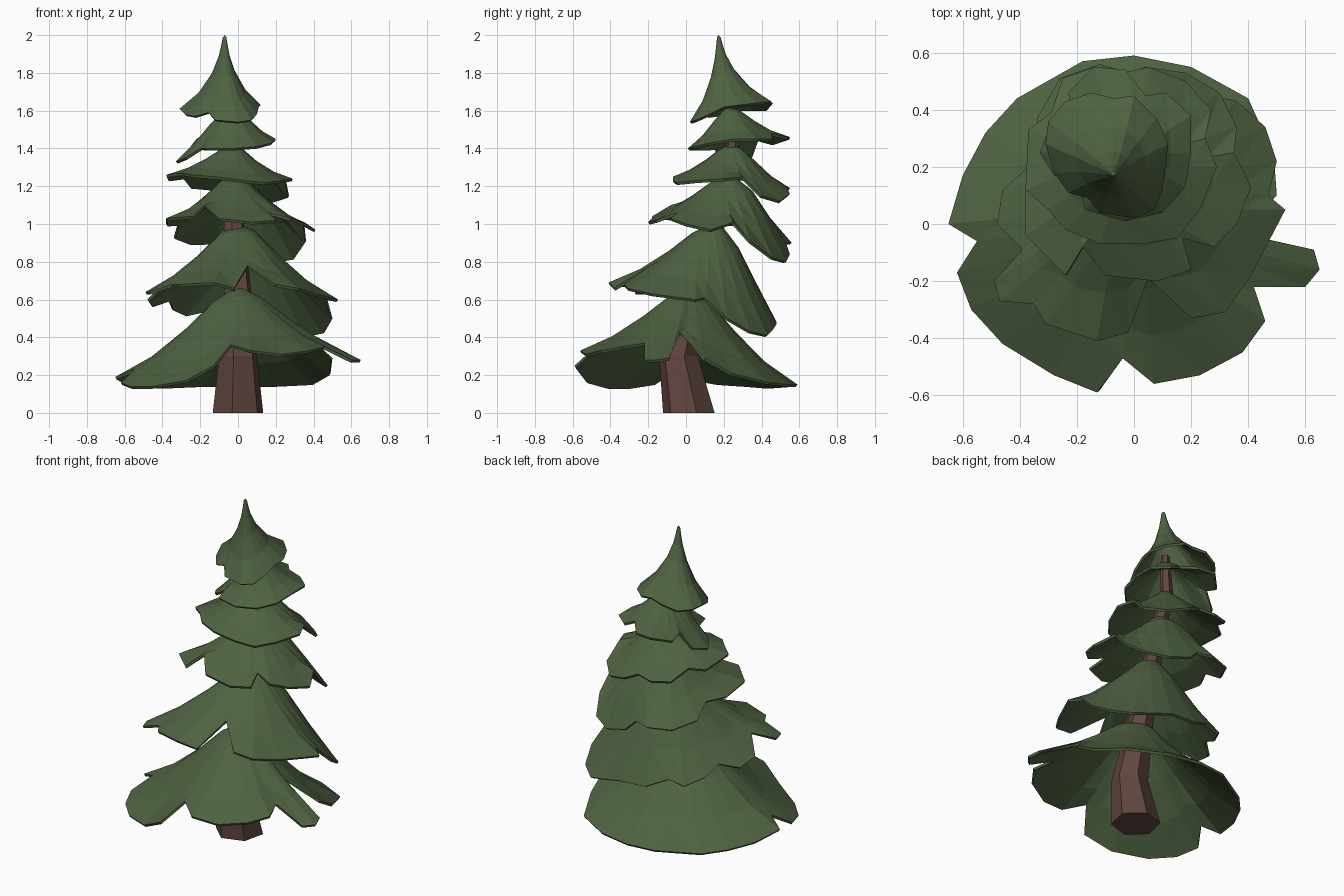
import bpy
from math import sin, cos, pi
from mathutils import Vector


def material(name, rgb):
    m = bpy.data.materials.new(name)
    m.diffuse_color = (*rgb, 1)
    return m


GREEN = material("needles", (0.077, 0.122, 0.053))
BROWN = material("bark", (0.12, 0.06, 0.05))

# (share of the radius, share of the drop) from apex to rim
SKIRT = [(0.2, 0.15), (0.45, 0.46), (0.73, 0.77), (1, 1)]
SPIRE = [(0.05, 0.03), (0.09, 0.14), (0.15, 0.28), (0.31, 0.5), (0.62, 0.77), (1, 1)]


def make_object(name, verts, faces, mat):
    me = bpy.data.meshes.new(name)
    me.from_pydata(verts, [], faces)
    me.materials.append(mat)
    ob = bpy.data.objects.new(name, me)
    bpy.context.collection.objects.link(ob)
    return ob


def bridge(n, rings, start):
    return [(start + k * n + i, start + (k + 1) * n + i,
             start + (k + 1) * n + (i + 1) % n, start + k * n + (i + 1) % n)
            for k in range(rings - 1) for i in range(n)]


def tier(name, apex, rim, profile=SKIRT, bulge=0):
    """Thin foliage skirt hanging from an apex to a lobed rim (counter-clockwise).
    Bulge makes the steep drooping branches arch outwards."""
    n = len(rim)
    top = Vector(apex)
    rim = [Vector(p) for p in rim]
    # rounded version of the rim, so the notches fade out towards the apex
    soft = [sum((rim[(i + k) % n] * w for k, w in zip(range(-2, 3), (1, 2, 3, 2, 1))),
                Vector()) / 9 for i in range(n)]
    verts = [top]
    for t, d in profile:
        for p, s in zip(rim, soft):
            q = s.lerp(p, t ** 2)
            v = top.lerp(q, t)
            drop = top.z - q.z
            steep = drop / (q - top).xy.length
            v.z = top.z - drop * d ** (1 + bulge * max(0, min(steep - 0.65, 0.9)))
            verts.append(v)
    # flat triangles
    faces = [(0, 1 + i, 1 + (i + 1) % n) for i in range(n)]
    for a, b, c, d in bridge(n, len(profile), 1):
        faces += [(a, b, c), (a, c, d)]
    ob = make_object(name, verts, faces, GREEN)
    sol = ob.modifiers.new("thickness", "SOLIDIFY")
    sol.thickness = 0.015
    sol.offset = -1


# leaning six-sided trunk: x, y, z, radius
path = [(0, 0.015, 0, 0.14), (0, -0.04, 0.3, 0.105), (0, 0.05, 0.62, 0.075),
        (-0.02, 0.125, 0.98, 0.056), (-0.03, 0.25, 1.42, 0.038), (-0.03, 0.24, 1.66, 0.025)]
verts = [(x + r * cos(i * pi / 3 + 0.3), y + r * sin(i * pi / 3 + 0.3), z)
         for x, y, z, r in reversed(path) for i in range(6)]
last = len(verts) - 6
make_object("trunk", verts,
            bridge(6, len(path), 0) + [tuple(range(6)), tuple(last + i for i in reversed(range(6)))],
            BROWN)

# foliage tiers from the ground up
tier("foliage_bottom", (0, 0.02, 0.67), [
    (.36, -.03, .42), (.5, .1, .29), (.49, .24, .21), (.4, .44, .16), (.2, .55, .15),
    (0, .59, .15), (-.18, .57, .15), (-.41, .44, .14), (-.52, .32, .15), (-.6, .17, .16),
    (-.65, 0, .19), (-.55, -.06, .23), (-.62, -.17, .16), (-.57, -.3, .14), (-.46, -.42, .14),
    (-.28, -.53, .17), (-.13, -.59, .25), (-.04, -.47, .36), (.07, -.56, .33),
    (.23, -.53, .31), (.38, -.45, .33), (.46, -.34, .35), (.42, -.22, .37),
    (.6, -.22, .28), (.65, -.16, .28), (.63, -.09, .29)])

tier("foliage_second", (0, 0.13, 1.0), [
    (.53, .05, .6), (.47, .1, .61), (.5, .22, .5), (.46, .34, .43), (.36, .43, .41),
    (.24, .46, .44), (.12, .48, .47), (-.05, .48, .48), (-.18, .43, .54), (-.28, .42, .52),
    (-.35, .3, .55), (-.37, .2, .6), (-.46, .12, .57), (-.48, .0, .6), (-.39, -.09, .69),
    (-.49, -.2, .64), (-.47, -.27, .64), (-.35, -.28, .68), (-.31, -.35, .68),
    (-.13, -.41, .69), (-.02, -.38, .66), (.05, -.19, .78), (.2, -.33, .68),
    (.32, -.31, .66), (.41, -.18, .63)], bulge=0.9)

tier("foliage_third", (-0.02, 0.2, 1.25), [
    (.41, .13, .97), (.35, .25, 1.01), (.36, .34, .91), (.3, .46, .82), (.18, .53, .8),
    (.04, .55, .84), (-.02, .53, .9), (-.12, .56, .9), (-.26, .51, .9), (-.34, .37, .93),
    (-.32, .26, 1.0), (-.38, .14, 1.0), (-.38, -.04, 1.03), (-.24, -.18, 1.04),
    (-.18, -.08, 1.1), (-.1, -.18, 1.03), (.08, -.2, 1.01), (.2, -.16, 1.02),
    (.17, -.05, 1.06), (.28, -.08, 1.03), (.36, 0, 1.0)], bulge=2.3)

tier("foliage_fourth", (-0.03, 0.23, 1.42), [
    (.29, .2, 1.24), (.25, .3, 1.25), (.27, .4, 1.15), (.18, .5, 1.12), (.05, .55, 1.16),
    (-.04, .53, 1.2), (-.14, .55, 1.19), (-.25, .51, 1.2), (-.29, .39, 1.25),
    (-.37, .33, 1.24), (-.38, .12, 1.26), (-.3, .05, 1.27), (-.24, -.02, 1.26),
    (-.12, -.07, 1.25), (.03, -.07, 1.23), (.15, -.05, 1.22), (.23, .05, 1.23)], bulge=2.3)

tier("foliage_fifth", (-0.03, 0.24, 1.62), [
    (.2, .25, 1.45), (.2, .38, 1.45), (.11, .46, 1.45), (.04, .45, 1.48), (-.03, .54, 1.46),
    (-.14, .55, 1.46), (-.23, .46, 1.43), (-.22, .38, 1.45), (-.29, .35, 1.36),
    (-.33, .25, 1.33), (-.28, .17, 1.35), (-.2, .15, 1.4), (-.17, .05, 1.4),
    (-.03, .01, 1.4), (.1, .04, 1.41), (.18, .13, 1.43)], bulge=1)

tier("foliage_top", (-0.07, 0.17, 2.0), [
    (.11, .2, 1.62), (.12, .28, 1.63), (.08, .37, 1.64), (0, .45, 1.65), (-.07, .44, 1.65),
    (-.15, .46, 1.64), (-.24, .43, 1.61), (-.3, .36, 1.61), (-.31, .28, 1.61),
    (-.28, .18, 1.58), (-.23, .11, 1.57), (-.16, .09, 1.59), (-.12, .04, 1.55),
    (0, .02, 1.54), (.07, .05, 1.55), (.1, .12, 1.58)], SPIRE)
